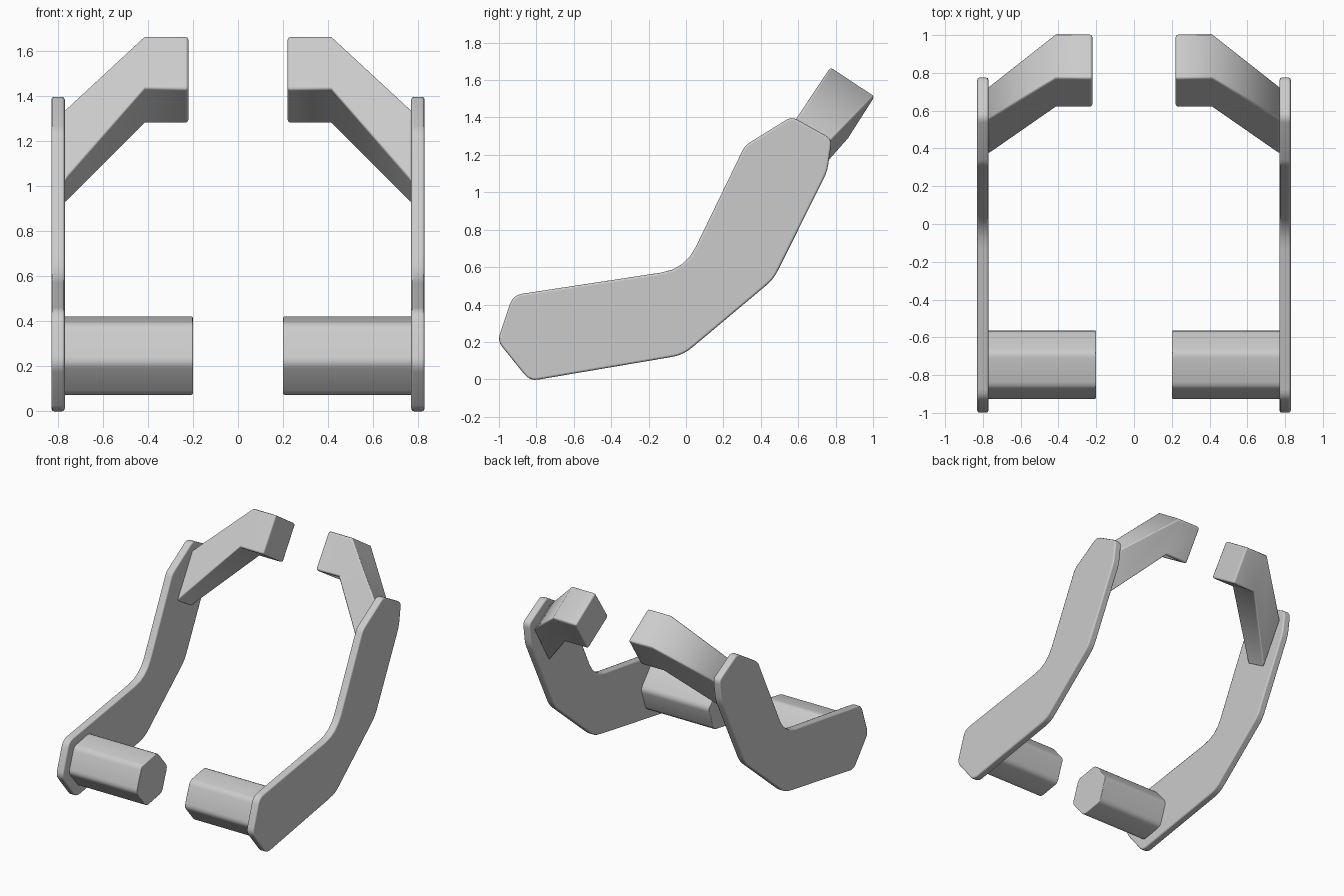
import bpy, bmesh, math
from mathutils import Vector

if "Cube" in bpy.data.objects:
    bpy.data.objects.remove(bpy.data.objects["Cube"])


def rounded(points, segments):
    """Round each (y, z, distance) corner of a closed outline."""
    out, n = [], len(points)
    for i, (y, z, t) in enumerate(points):
        c = Vector((y, z))
        a = c + (Vector(points[i - 1][:2]) - c).normalized() * t
        b = c + (Vector(points[(i + 1) % n][:2]) - c).normalized() * t
        for k in range(segments + 1):
            u = k / segments
            out.append(a * (1 - u) ** 2 + c * 2 * u * (1 - u) + b * u * u)
    return out


def loft(name, sections, bevel, segments=2, angle=40):
    """Skin (x, outline) sections, bevel the edges and mirror to the other side."""
    bm = bmesh.new()
    rings = [[bm.verts.new((x, p[0], p[1])) for p in outline] for x, outline in sections]
    n = len(rings[0])
    for a, b in zip(rings, rings[1:]):
        for i in range(n):
            j = (i + 1) % n
            bm.faces.new((a[i], a[j], b[j], b[i]))
    bm.faces.new(rings[0])
    bm.faces.new(rings[-1])
    bmesh.ops.recalc_face_normals(bm, faces=bm.faces)
    for f in bm.faces:
        f.smooth = True
    me = bpy.data.meshes.new(name)
    bm.to_mesh(me)
    bm.free()
    ob = bpy.data.objects.new(name, me)
    bpy.context.collection.objects.link(ob)
    bev = ob.modifiers.new("Bevel", 'BEVEL')
    bev.width, bev.segments = bevel, segments
    bev.limit_method, bev.angle_limit = 'ANGLE', math.radians(angle)
    bev.harden_normals = True
    mir = ob.modifiers.new("Mirror", 'MIRROR')
    mir.use_axis = (True, False, False)
    mir.use_mirror_merge = False
    return ob


# Bent side plates
plate = rounded([
    (-1.008, 0.205, 0.04), (-0.925, 0.45, 0.05), (-0.005, 0.59, 0.13),
    (0.315, 1.25, 0.03), (0.565, 1.405, 0.035), (0.78, 1.285, 0.035),
    (0.755, 1.11, 0.04), (0.468, 0.535, 0.05), (-0.015, 0.13, 0.06),
    (-0.835, -0.009, 0.045)], 4)
loft("side_plate", [(0.77, plate), (0.83, plate)], 0.013, angle=60)

# Hexagonal lower bars with softened corners
hexagon = []
for i in range(6):
    ang = math.radians(10 + 60 * i)
    hexagon.append((-0.745 + 0.19 * math.cos(ang), 0.245 + 0.19 * math.sin(ang), 0.03))
bar = rounded(hexagon, 3)
loft("lower_bar", [(0.20, bar), (0.775, bar)], 0.006, angle=60)

# Upper arms: angled root at the plate, straight square tip
tip = [(0.772, 1.668), (1.008, 1.512), (0.857, 1.275), (0.615, 1.43)]
root = [(0.55, 1.335), (0.725, 1.23), (0.54, 0.915), (0.365, 1.02)]
loft("upper_arm", [(0.22, tip), (0.415, tip), (0.775, root)], 0.014, angle=55)
